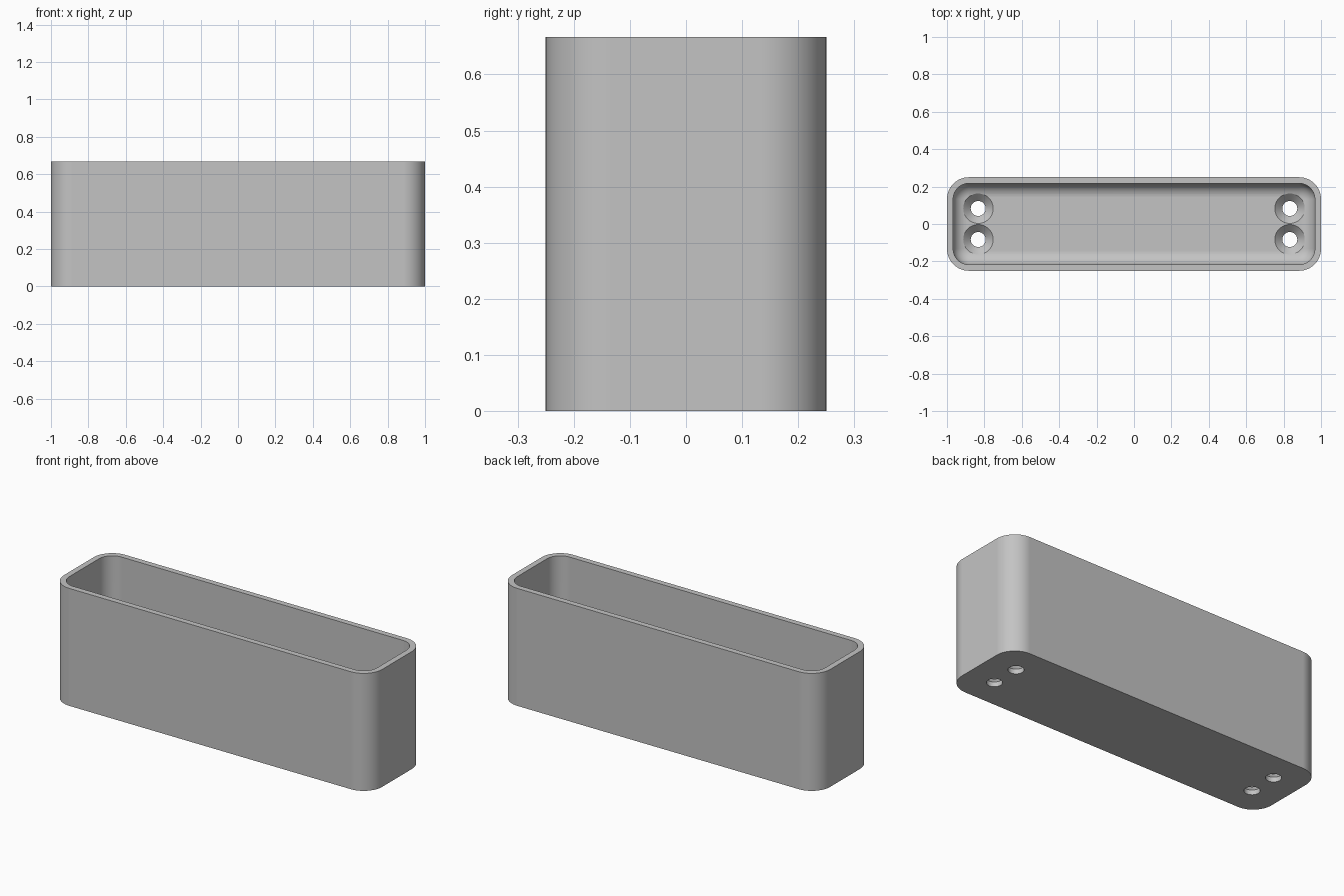
import bpy, bmesh, math

cube = bpy.data.objects.get("Cube")
if cube:
    bpy.data.objects.remove(cube)

LENGTH, DEPTH, HEIGHT = 2.0, 0.5, 0.667
WALL, FLOOR = 0.033, 0.067
CORNER, FILLET = 0.117, 0.075
HOLE, SINK = 0.04, 0.08

grey = bpy.data.materials.new("plain grey")
grey.use_nodes = True
colour = (0.55, 0.55, 0.55, 1)
grey.diffuse_color = colour
grey.node_tree.nodes["Principled BSDF"].inputs["Base Color"].default_value = colour


def rounded_ring(bm, inset, z, steps=14):
    """Rounded rectangle, moved inward by inset."""
    radius = CORNER - inset
    cx, cy = LENGTH / 2 - CORNER, DEPTH / 2 - CORNER
    ring = []
    for quarter, (sx, sy) in enumerate([(1, 1), (-1, 1), (-1, -1), (1, -1)]):
        for i in range(steps + 1):
            a = (quarter + i / steps) * math.pi / 2
            ring.append(bm.verts.new((sx * cx + radius * math.cos(a),
                                      sy * cy + radius * math.sin(a), z)))
    return ring


def circle_ring(bm, x, y, radius, z, steps=48):
    return [bm.verts.new((x + radius * math.cos(math.tau * i / steps),
                          y + radius * math.sin(math.tau * i / steps), z))
            for i in range(steps)]


def loft(bm, rings):
    """Join rings in order and close both ends."""
    for a, b in zip(rings, rings[1:]):
        for i in range(len(a)):
            j = (i + 1) % len(a)
            bm.faces.new((a[i], a[j], b[j], b[i]))
    bm.faces.new(rings[0][::-1])
    bm.faces.new(rings[-1])


def make_object(name, bm):
    bmesh.ops.recalc_face_normals(bm, faces=bm.faces)
    mesh = bpy.data.meshes.new(name)
    bm.to_mesh(mesh)
    bm.free()
    mesh.materials.append(grey)
    obj = bpy.data.objects.new(name, mesh)
    bpy.context.collection.objects.link(obj)
    return obj


# Open tray: outer wall, rim, inner wall, rounded inner floor edge
bm = bmesh.new()
rings = [rounded_ring(bm, 0, 0), rounded_ring(bm, 0, HEIGHT),
         rounded_ring(bm, WALL, HEIGHT)]
for i in range(13):
    a = i / 12 * math.pi / 2
    rings.append(rounded_ring(bm, WALL + FILLET * (1 - math.cos(a)),
                              FLOOR + FILLET * (1 - math.sin(a))))
loft(bm, rings)
tray = make_object("tray", bm)

# Four countersunk screw holes
bm = bmesh.new()
for x in (-0.833, 0.833):
    for y in (-0.083, 0.083):
        profile = [(HOLE, -0.1), (HOLE, FLOOR - 0.04),
                   (SINK, FLOOR), (SINK, FLOOR + 0.1)]
        loft(bm, [circle_ring(bm, x, y, r, z) for r, z in profile])
cutter = make_object("screw_hole_cutter", bm)
cutter.hide_render = True

cut = tray.modifiers.new("screw holes", 'BOOLEAN')
cut.operation = 'DIFFERENCE'
cut.solver = 'EXACT'
cut.object = cutter

bpy.ops.object.select_all(action='DESELECT')
tray.select_set(True)
bpy.context.view_layer.objects.active = tray
bpy.ops.object.modifier_apply(modifier=cut.name)
bpy.data.objects.remove(cutter)

# Smooth curves with crisp rims
bpy.ops.object.shade_smooth_by_angle(angle=math.radians(30))
weighted = tray.modifiers.new("flat sides", 'WEIGHTED_NORMAL')
weighted.keep_sharp = True
